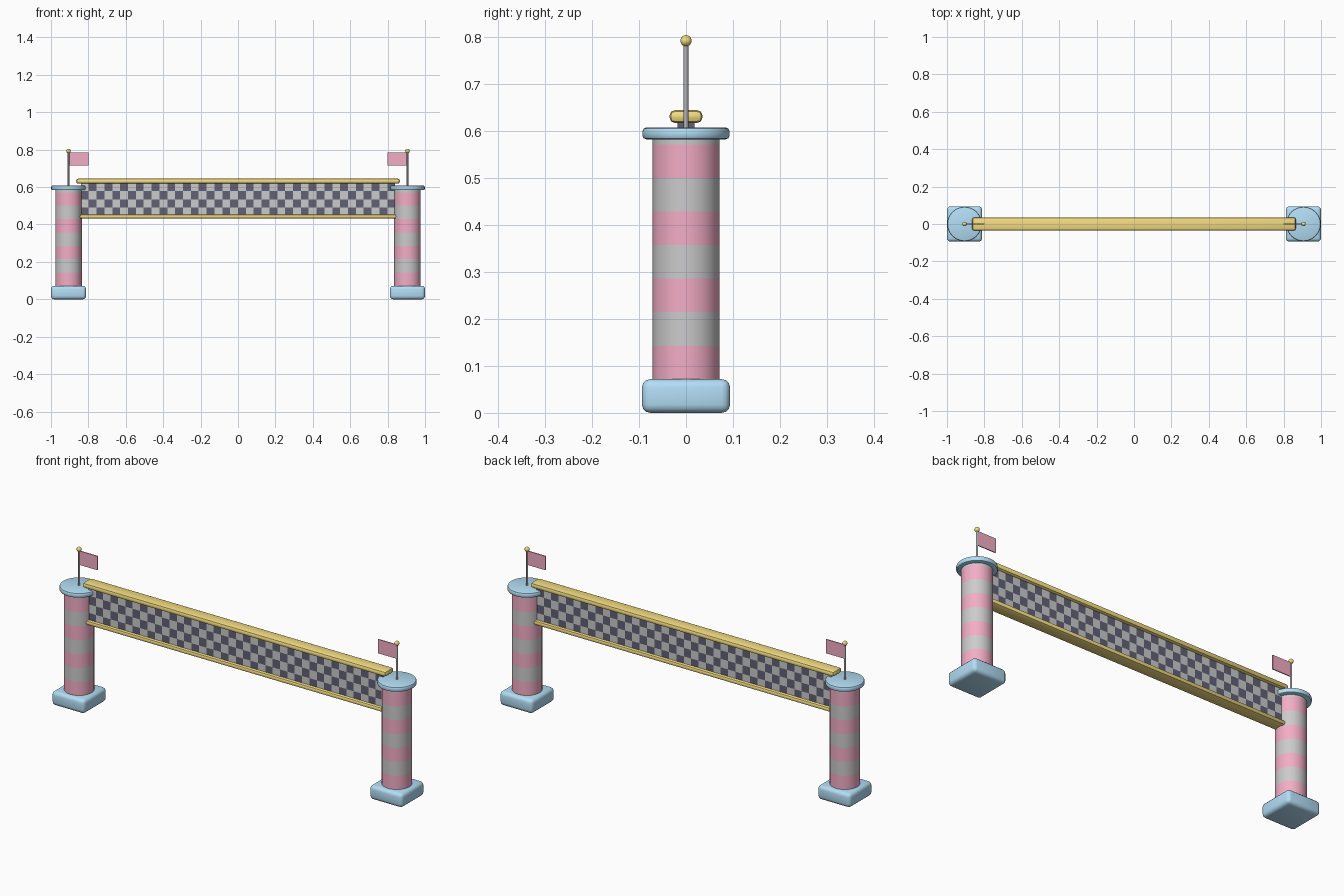
import bpy, bmesh, math
from mathutils import Matrix

if "Cube" in bpy.data.objects:
    bpy.data.objects.remove(bpy.data.objects["Cube"])


def material(name, rgb):
    m = bpy.data.materials.new(name)
    m.diffuse_color = (*rgb, 1)
    m.use_nodes = True
    m.node_tree.nodes["Principled BSDF"].inputs["Base Color"].default_value = m.diffuse_color
    return m


PINK = material("pink", (0.90, 0.42, 0.56))
WHITE = material("pale_grey", (0.72, 0.72, 0.72))
BLUE = material("blue", (0.45, 0.73, 0.92))
GOLD = material("gold", (0.90, 0.72, 0.22))
DARK = material("dark", (0.12, 0.12, 0.18))
GREY = material("pole_grey", (0.45, 0.45, 0.47))


def finish(name, bm, mats, angle=35):
    bmesh.ops.recalc_face_normals(bm, faces=bm.faces)
    me = bpy.data.meshes.new(name)
    bm.to_mesh(me)
    bm.free()
    for m in mats:
        me.materials.append(m)
    ob = bpy.data.objects.new(name, me)
    bpy.context.collection.objects.link(ob)
    bpy.ops.object.select_all(action='DESELECT')
    ob.select_set(True)
    bpy.context.view_layer.objects.active = ob
    bpy.ops.object.shade_smooth_by_angle(angle=math.radians(angle))
    return ob


def box(name, centre, size, mat, bevel=0.0, segments=3):
    bm = bmesh.new()
    bmesh.ops.create_cube(bm, size=1, matrix=Matrix.Translation(centre) @ Matrix.Diagonal((*size, 1)))
    if bevel:
        bmesh.ops.bevel(bm, geom=bm.edges[:], offset=bevel, segments=segments,
                        profile=0.5, affect='EDGES')
    return finish(name, bm, [mat])


def lathe(name, x, profile, mats, sides=32):
    """Closed turned solid; the material alternates from band to band."""
    bm = bmesh.new()
    rings = []
    for r, z in profile:
        rings.append([bm.verts.new((x + r * math.cos(2 * math.pi * i / sides),
                                    r * math.sin(2 * math.pi * i / sides), z))
                      for i in range(sides)])
    for k, (a, b) in enumerate(zip(rings, rings[1:])):
        for i in range(sides):
            j = (i + 1) % sides
            f = bm.faces.new((a[i], a[j], b[j], b[i]))
            f.material_index = k % len(mats)
    bm.faces.new(rings[0][::-1])
    bm.faces.new(rings[-1])
    return finish(name, bm, mats)


# Two pillars with base, striped shaft, cap, pole, ball and inward flag
for side, s in (("left", -1), ("right", 1)):
    x = s * 0.906
    box(side + "_base", (x, 0, 0.036), (0.188, 0.188, 0.072), BLUE, 0.018)
    bands = [0.0715 * k for k in range(1, 9)] + [0.59]
    lathe(side + "_pillar", x, [(0.071, z) for z in bands], [PINK, WHITE])
    lathe(side + "_cap", x, [(0.085, 0.583), (0.090, 0.585), (0.0925, 0.590),
                             (0.0925, 0.601), (0.090, 0.606), (0.085, 0.608)], [BLUE])
    lathe(side + "_pole", x, [(0.005, 0.60), (0.005, 0.79)], [GREY], 12)
    bm = bmesh.new()
    bmesh.ops.create_uvsphere(bm, u_segments=16, v_segments=10, radius=0.012,
                              matrix=Matrix.Translation((x, 0, 0.793)))
    finish(side + "_pole_ball", bm, [GOLD])
    box(side + "_flag", (x - s * 0.053, 0, 0.75), (0.106, 0.005, 0.072), PINK)

# Chequered banner: coloured grid extruded to a slab
COLS, ROWS, WIDTH, Z0, Z1, DEPTH = 40, 4, 1.68, 0.446, 0.622, 0.036
bm = bmesh.new()
grid = [[bm.verts.new((WIDTH * (i / COLS - 0.5), -DEPTH / 2, Z0 + (Z1 - Z0) * j / ROWS))
         for j in range(ROWS + 1)] for i in range(COLS + 1)]
for i in range(COLS):
    for j in range(ROWS):
        f = bm.faces.new((grid[i][j], grid[i + 1][j], grid[i + 1][j + 1], grid[i][j + 1]))
        f.material_index = (i + j) % 2
ext = bmesh.ops.extrude_face_region(bm, geom=bm.faces[:], use_keep_orig=True)
bmesh.ops.translate(bm, vec=(0, DEPTH, 0),
                    verts=[g for g in ext["geom"] if isinstance(g, bmesh.types.BMVert)])
finish("chequered_banner", bm, [DARK, WHITE])

# Gold rails along the banner edges
box("top_rail", (0, 0, 0.6315), (1.73, 0.07, 0.027), GOLD, 0.011, 2)
box("bottom_rail", (0, 0, 0.443), (1.72, 0.066, 0.023), GOLD, 0.009, 2)
